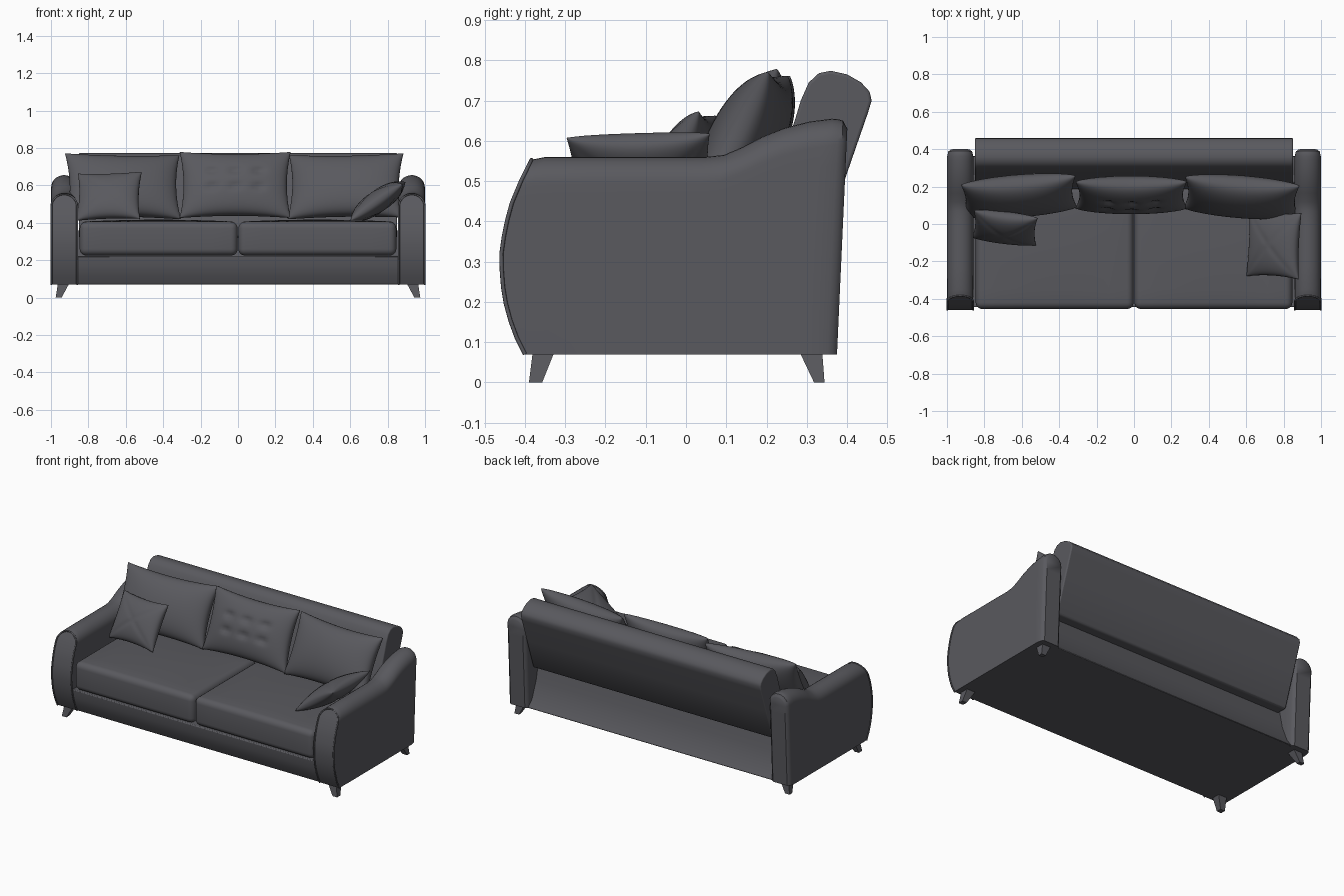
import bpy, bmesh
from math import radians, sin, cos, pi, exp
from mathutils import Matrix, Vector

cube = bpy.data.objects.get("Cube")
if cube:
    bpy.data.objects.remove(cube, do_unlink=True)


def material(name, rgb):
    m = bpy.data.materials.new(name)
    m.use_nodes = True
    m.diffuse_color = (*rgb, 1)
    m.node_tree.nodes["Principled BSDF"].inputs["Base Color"].default_value = (*rgb, 1)
    return m


FABRIC = material("charcoal fabric", (0.10, 0.10, 0.112))


def finish(name, bm, angle=40):
    bmesh.ops.recalc_face_normals(bm, faces=bm.faces)
    mesh = bpy.data.meshes.new(name)
    bm.to_mesh(mesh)
    bm.free()
    mesh.materials.append(FABRIC)
    ob = bpy.data.objects.new(name, mesh)
    bpy.context.collection.objects.link(ob)
    bpy.ops.object.select_all(action="DESELECT")
    ob.select_set(True)
    bpy.context.view_layer.objects.active = ob
    bpy.ops.object.shade_smooth_by_angle(angle=radians(angle))
    return ob


def bevel(ob, width, segments=4):
    b = ob.modifiers.new("soft edges", "BEVEL")
    b.width, b.segments, b.limit_method, b.angle_limit = width, segments, "ANGLE", radians(35)


def interp(table, t):
    """Smooth value from a short list of (position, value) pairs."""
    for (a, va), (b, vb) in zip(table, table[1:]):
        if t <= b:
            k = max(0, (t - a) / (b - a))
            return va + (vb - va) * k
    return table[-1][1]


def extrude_x(name, profile, half):
    """Extrude a (y, z) profile across the width."""
    bm = bmesh.new()
    face = bm.faces.new([bm.verts.new((-half, y, z)) for y, z in profile])
    new = bmesh.ops.extrude_face_region(bm, geom=[face])["geom"]
    bmesh.ops.translate(bm, vec=(2 * half, 0, 0),
                        verts=[v for v in new if isinstance(v, bmesh.types.BMVert)])
    return finish(name, bm)


# Arms: round-topped sections lofted from the bulging front to the back
FLOOR = 0.07
FRONT = [(0.07, -0.40), (0.12, -0.425), (0.18, -0.445), (0.24, -0.455), (0.31, -0.46),
         (0.38, -0.45), (0.44, -0.435), (0.50, -0.41), (0.56, -0.38)]
BACK = [(0.07, 0.375), (0.66, 0.402)]
TOP = [(0, 0.553), (0.04, 0.56), (0.55, 0.56), (0.61, 0.565), (0.67, 0.585), (0.73, 0.61),
       (0.80, 0.632), (0.88, 0.648), (0.96, 0.656), (0.985, 0.65), (1, 0.63)]
WIDTH = [(0, 0.069), (0.1, 0.07), (0.95, 0.07), (0.985, 0.064), (1, 0.05)]
STATIONS = [0, 0.02, 0.04, 0.2, 0.4, 0.5, 0.55, 0.58, 0.61, 0.64, 0.67, 0.7, 0.73,
            0.76, 0.8, 0.84, 0.88, 0.92, 0.95, 0.97, 0.985, 0.995, 1]


def arm_section(s, cx):
    top, w = interp(TOP, s), interp(WIDTH, s)
    r = w * 0.95
    side = [(w, FLOOR + (top - r - FLOOR) * i / 10) for i in range(10)]
    arc = [(w * cos(a * pi / 14), top - r + r * sin(a * pi / 14)) for a in range(15)]
    pts = side + arc + [(-x, z) for x, z in reversed(side)]
    return [Vector((cx + x, interp(FRONT, z) * (1 - s) + interp(BACK, z) * s, z)) for x, z in pts]


for label, sign in (("left", 1), ("right", -1)):
    cx = sign * 0.929
    bm = bmesh.new()
    rings = [[bm.verts.new(p) for p in arm_section(s, cx)] for s in STATIONS]
    n = len(rings[0])
    for a, b in zip(rings, rings[1:]):
        for i in range(n):
            j = (i + 1) % n
            bm.faces.new((a[i], a[j], b[j], b[i]))
    for ring in (rings[0], rings[-1]):
        for i in range(n // 2):
            quad = [ring[i], ring[i + 1], ring[n - 2 - i], ring[n - 1 - i]]
            bm.faces.new(list(dict.fromkeys(quad)))
    finish(label + "_arm", bm)

    # Piping around the front panel of the arm
    curve = bpy.data.curves.new(label + "_arm_piping", "CURVE")
    curve.dimensions = "3D"
    curve.bevel_depth, curve.bevel_resolution = 0.005, 2
    line = curve.splines.new("POLY")
    pts = arm_section(0, cx)
    line.points.add(len(pts) - 1)
    for p, co in zip(line.points, pts):
        p.co = (*co, 1)
    curve.materials.append(FABRIC)
    bpy.context.collection.objects.link(bpy.data.objects.new(curve.name, curve))

# Base, with a sloping recessed back under the backrest
base = extrude_x("base", [(-0.40, 0.07), (-0.425, 0.12), (-0.44, 0.17), (-0.445, 0.222),
                          (0.20, 0.222), (0.22, 0.36), (0.26, 0.36), (0.29, 0.22),
                          (0.33, 0.12), (0.365, 0.07)], 0.868)
bevel(base, 0.006, 2)

# Leaning backrest with a rolled top
backrest = extrude_x("backrest", [
    (0.17, 0.33), (0.20, 0.45), (0.27, 0.65), (0.285, 0.70), (0.305, 0.745), (0.33, 0.768),
    (0.36, 0.774), (0.40, 0.765), (0.435, 0.745), (0.456, 0.722), (0.461, 0.70), (0.452, 0.67),
    (0.40, 0.52), (0.335, 0.33), (0.325, 0.32), (0.18, 0.32)], 0.85)
bevel(backrest, 0.018, 3)

# Seat cushions
for label, sign in (("left", 1), ("right", -1)):
    bm = bmesh.new()
    bmesh.ops.create_cube(bm, size=1)
    bmesh.ops.scale(bm, vec=(0.422, 0.655, 0.180), verts=bm.verts)
    bmesh.ops.scale(bm, vec=(2, 1, 1), verts=bm.verts)
    bmesh.ops.bevel(bm, geom=bm.edges[:], offset=0.035, segments=5, profile=0.5, affect="EDGES")
    bmesh.ops.subdivide_edges(bm, edges=[e for e in bm.edges if e.calc_length() > 0.3],
                              cuts=7, use_grid_fill=True)
    for v in bm.verts:
        crown = (1 - (v.co.x / 0.43) ** 2) * (1 - (v.co.y / 0.33) ** 2)
        if v.co.z > 0.05:
            v.co.z += 0.012 * max(0, crown)
    bmesh.ops.translate(bm, vec=(sign * 0.4245, -0.127, 0.315), verts=bm.verts)
    finish(label + "_seat_cushion", bm)


def pillow(name, size, thick, place, tilt, yaw, roll=0, tufts=(), stitched=False, n=36):
    """Two puffed sheets joined at a pinched rim; local x wide, z tall, y thick."""
    bm = bmesh.new()
    for side in (-1, 1):
        grid = []
        for i in range(n + 1):
            row = []
            for j in range(n + 1):
                u, v = sin((i / n - 0.5) * pi), sin((j / n - 0.5) * pi)
                puff = thick * ((1 - u * u) * (1 - v * v)) ** 0.42
                for tu, tv in tufts:
                    puff -= 0.018 * exp(-((u - tu) ** 2 + (v - tv) ** 2) / 0.012)
                if stitched:
                    seam = max(exp(-((u - v) * 9) ** 2), exp(-((u + v) * 9) ** 2))
                    puff *= 1 - 0.07 * seam
                rim = i in (0, n) or j in (0, n)
                x = size[0] * u * (1 - 0.07 * (1 - v * v))
                z = size[1] * v * (1 - 0.09 * (1 - u * u))
                row.append(bm.verts.new((x, 0 if rim else side * max(puff, 0.002), z)))
            grid.append(row)
        for i in range(n):
            for j in range(n):
                bm.faces.new((grid[i][j], grid[i + 1][j], grid[i + 1][j + 1], grid[i][j + 1]))
    bmesh.ops.remove_doubles(bm, verts=bm.verts, dist=0.0002)
    turn = (Matrix.Translation(place) @ Matrix.Rotation(radians(yaw), 4, "Z")
            @ Matrix.Rotation(radians(-tilt), 4, "X") @ Matrix.Rotation(radians(roll), 4, "Y"))
    bm.transform(turn)
    finish(name, bm, 60)


# Back cushions, the middle one tufted
TUFTS = [(u, v) for u in (-0.45, 0, 0.45) for v in (-0.2, 0.32)]
pillow("right_back_cushion", (0.307, 0.19), 0.09, (-0.615, 0.15, 0.595), 26, 5, 1)
pillow("middle_back_cushion", (0.297, 0.19), 0.082, (-0.015, 0.155, 0.602), 22, 0, 0, TUFTS)
pillow("left_back_cushion", (0.307, 0.19), 0.09, (0.575, 0.145, 0.595), 26, -5, -1)

# Scatter pillows
pillow("right_scatter_pillow", (0.172, 0.145), 0.06, (-0.69, -0.02, 0.542), 30, -8, -2,
       stitched=True)
pillow("left_scatter_pillow", (0.178, 0.17), 0.06, (0.748, -0.11, 0.515), 55, -90, 3,
       stitched=True)

# Splayed tapered legs
for xs, xn in ((1, "left"), (-1, "right")):
    for yn, foot, head in (("front", (-0.39, -0.357), (-0.38, -0.325)),
                           ("back", (0.318, 0.344), (0.28, 0.338))):
        bm = bmesh.new()
        rings = []
        for (x0, x1), (y0, y1), z in (((0.943, 0.975), foot, 0), ((0.90, 0.962), head, 0.08)):
            rings.append([bm.verts.new((xs * x, y, z))
                          for x, y in ((x0, y0), (x1, y0), (x1, y1), (x0, y1))])
        lo, hi = rings
        bm.faces.new(lo)
        bm.faces.new(hi)
        for i in range(4):
            j = (i + 1) % 4
            bm.faces.new((lo[i], lo[j], hi[j], hi[i]))
        finish(f"{yn}_{xn}_leg", bm, 30)
